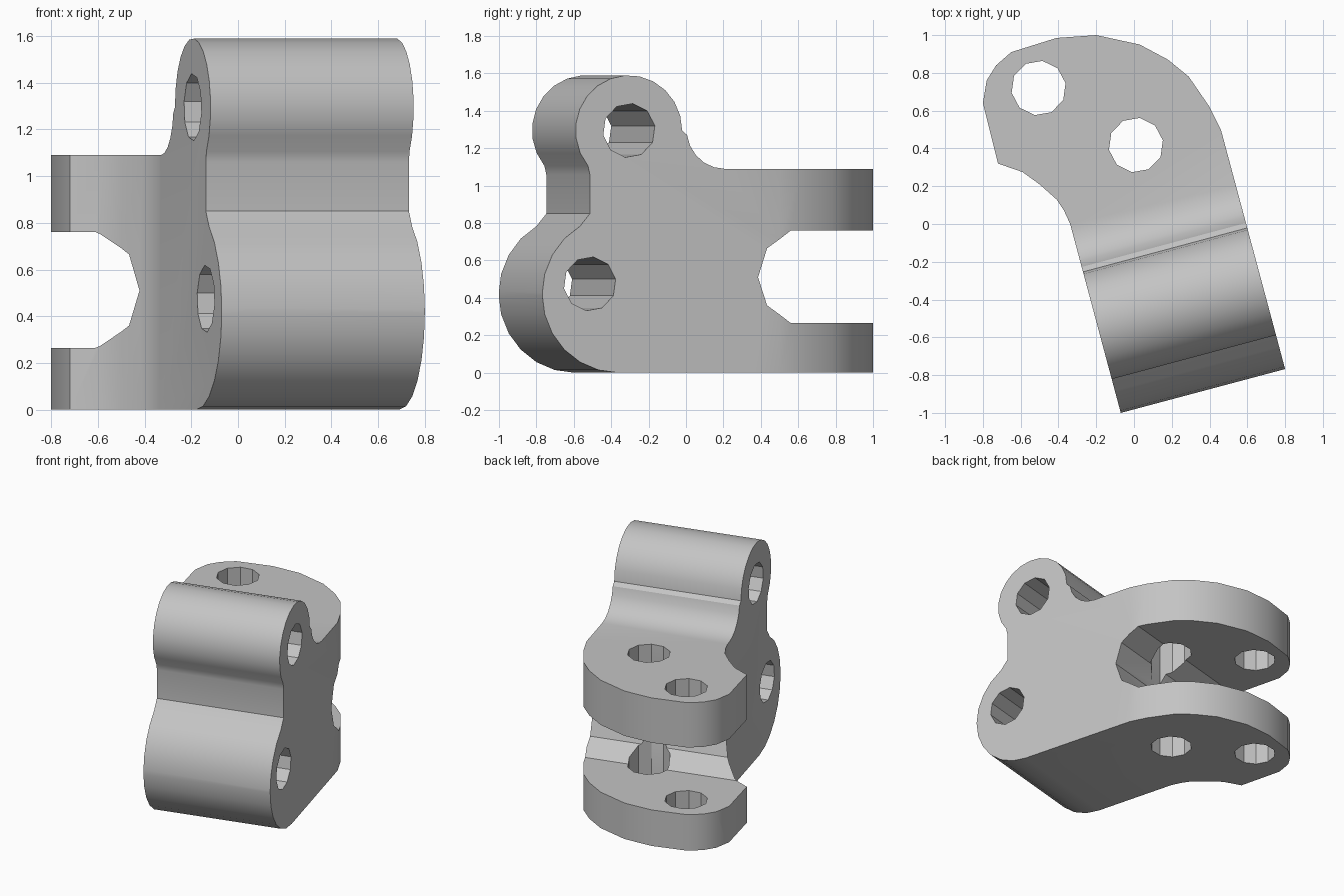
import bpy
import bmesh
from math import radians, sin, cos, pi
from mathutils import Matrix, Vector

cube = bpy.data.objects.get("Cube")
if cube:
    bpy.data.objects.remove(cube, do_unlink=True)

TILT = Matrix.Rotation(radians(15), 4, "Z")
# Local frame of the tilted side profile: extrusion runs along its u axis
SIDE = TILT @ Matrix(((0, 0, 1, 0), (1, 0, 0, 0), (0, 1, 0, 0), (0, 0, 0, 1)))
PLAN = Matrix.Identity(4)


def arc(cx, cy, r, start, end, n):
    """Points on an arc, angles in degrees."""
    angles = [radians(start + (end - start) * i / n) for i in range(n + 1)]
    return [(cx + r * cos(a), cy + r * sin(a)) for a in angles]


def prism(name, outline, low, high, frame):
    """Extrude a closed outline between two heights of a frame."""
    bm = bmesh.new()
    face = bm.faces.new([bm.verts.new((x, y, low)) for x, y in outline])
    top = bmesh.ops.extrude_face_region(bm, geom=[face])["geom"]
    verts = [g for g in top if isinstance(g, bmesh.types.BMVert)]
    bmesh.ops.translate(bm, vec=Vector((0, 0, high - low)), verts=verts)
    bmesh.ops.transform(bm, matrix=frame, verts=bm.verts)
    bmesh.ops.recalc_face_normals(bm, faces=bm.faces)
    mesh = bpy.data.meshes.new(name)
    bm.to_mesh(mesh)
    bm.free()
    obj = bpy.data.objects.new(name, mesh)
    bpy.context.collection.objects.link(obj)
    return obj


def combine(target, tool, operation):
    """Apply a boolean and discard the helper."""
    mod = target.modifiers.new("cut", "BOOLEAN")
    mod.operation = operation
    mod.solver = "EXACT"
    mod.object = tool
    bpy.context.view_layer.objects.active = target
    bpy.ops.object.modifier_apply(modifier=mod.name)
    bpy.data.objects.remove(tool, do_unlink=True)


# Plan outline: straight tilted block with a rounded hooked rear
plan = [(-0.07, -1.0), (0.80, -0.768), (0.46, 0.50), (0.40, 0.62),
        (0.29, 0.78), (0.18, 0.87), (0.03, 0.95), (-0.20, 1.0),
        (-0.41, 0.985), (-0.65, 0.91), (-0.73, 0.84), (-0.78, 0.76),
        (-0.80, 0.64), (-0.72, 0.32), (-0.59, 0.275), (-0.50, 0.21),
        (-0.41, 0.13), (-0.37, 0.07), (-0.338, 0.0)]
bracket = prism("bracket_body", plan, 0, 1.59, PLAN)

# Side outline: lower lobe, waist, upper lobe, fillet, flat rear arm
side = arc(-0.53, 0.42, 0.42, 270, 120, 10)
side += [(-0.686, 0.85), (-0.686, 1.06)]
side += arc(-0.47, 1.295, 0.295, 220, 0, 14)
side += arc(0.06, 1.30, 0.21, 188, 270, 5)
side += [(1.6, 1.09), (1.6, 0)]
combine(bracket, prism("side_shape", side, -2, 2, SIDE), "INTERSECT")

# Rounded slot that splits the rear arm into a fork
slot = [(1.6, 0.76), (0.43, 0.76), (0.295, 0.665), (0.245, 0.51),
        (0.295, 0.36), (0.43, 0.265), (1.6, 0.265)]
combine(bracket, prism("slot_cutter", slot, -2, 2, SIDE), "DIFFERENCE")

# Two cross holes through the lobes and two upright holes through the fork
for x, y, frame in [(-0.686, 0.475, SIDE), (-0.469, 1.295, SIDE),
                    (-0.505, 0.72, PLAN), (0.01, 0.418, PLAN)]:
    hole = arc(x, y, 0.145, 10, 334, 9)
    combine(bracket, prism("hole_cutter", hole, -2, 2, frame), "DIFFERENCE")

# Single plain grey
grey = bpy.data.materials.new("plain_grey")
grey.use_nodes = True
colour = (0.55, 0.55, 0.55, 1)
grey.diffuse_color = colour
grey.node_tree.nodes["Principled BSDF"].inputs["Base Color"].default_value = colour
bracket.data.materials.clear()
bracket.data.materials.append(grey)
for face in bracket.data.polygons:
    face.material_index = 0

# Soft lobes with crisp rims
bpy.ops.object.select_all(action="DESELECT")
bracket.select_set(True)
bpy.context.view_layer.objects.active = bracket
bpy.ops.object.shade_smooth_by_angle(angle=radians(30))
